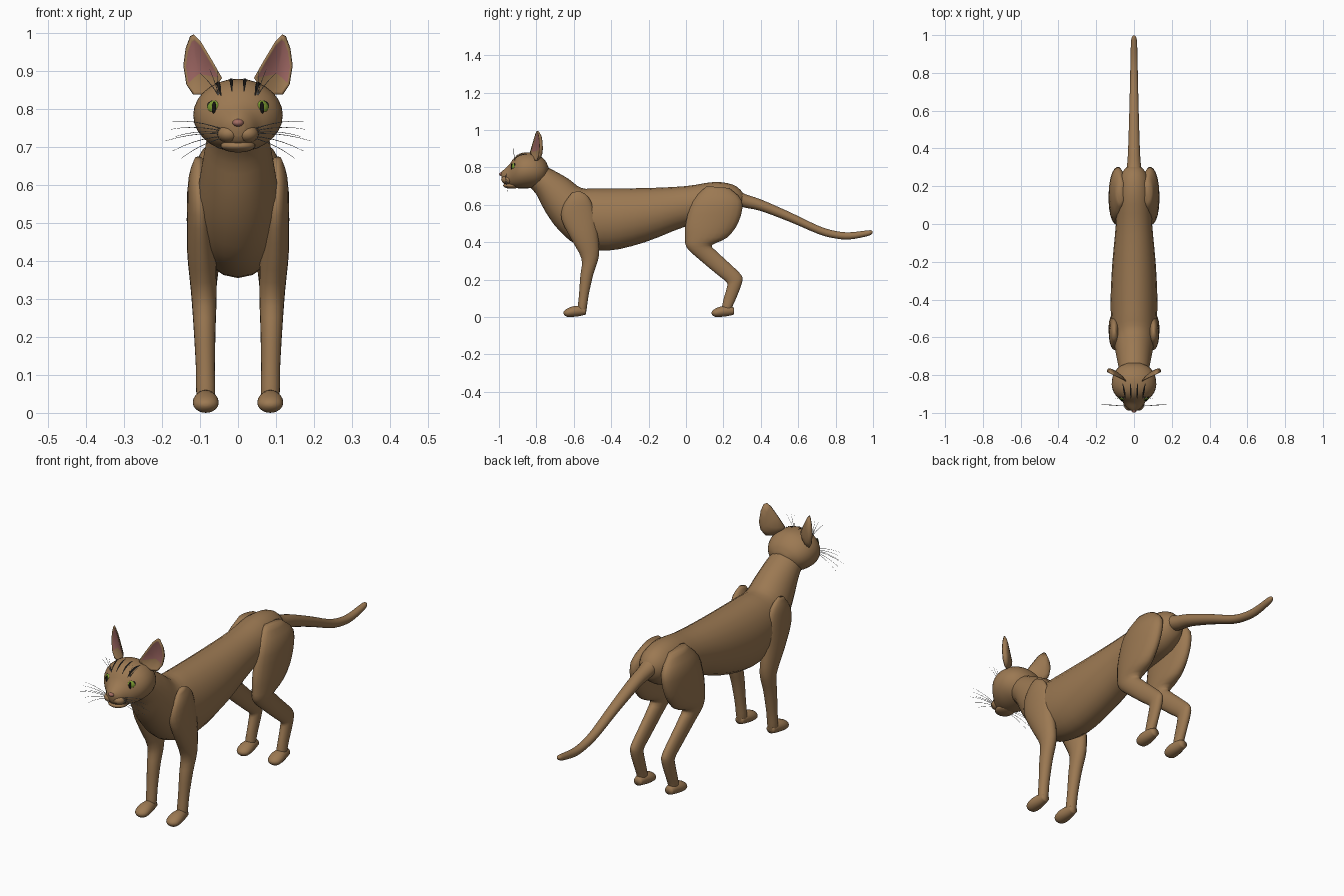
import bpy, bmesh, math
from mathutils import Vector
from mathutils.bvhtree import BVHTree

if "Cube" in bpy.data.objects:
    bpy.data.objects.remove(bpy.data.objects["Cube"])


def material(name, rgb):
    m = bpy.data.materials.new(name)
    m.diffuse_color = (*rgb, 1)
    m.use_nodes = True
    m.node_tree.nodes["Principled BSDF"].inputs["Base Color"].default_value = m.diffuse_color
    return m


FUR = material("brown fur", (0.33, 0.19, 0.085))
PINK = material("ear pink", (0.33, 0.13, 0.12))
NOSE = material("nose pink", (0.36, 0.15, 0.12))
GREEN = material("eye green", (0.20, 0.33, 0.03))
BLACK = material("black", (0.008, 0.007, 0.006))
GREY = material("whisker grey", (0.30, 0.30, 0.30))


def finish(bm, name, *mats):
    bmesh.ops.recalc_face_normals(bm, faces=bm.faces)
    for f in bm.faces:
        f.smooth = True
    me = bpy.data.meshes.new(name)
    bm.to_mesh(me)
    bm.free()
    ob = bpy.data.objects.new(name, me)
    bpy.context.collection.objects.link(ob)
    for m in mats:
        me.materials.append(m)
    return ob


def spline(a, b, c, d, t):
    return [0.5 * (2 * q + (r - p) * t + (2 * p - 5 * q + 4 * r - s) * t * t
                   + (3 * q - p - 3 * r + s) * t ** 3) for p, q, r, s in zip(a, b, c, d)]


def loft(name, rings, side=1, mat=FUR, sides=20, steps=3):
    """Each ring: y, z of one edge, y, z of the opposite edge, centre x, half width."""
    n = len(rings)
    fine = []
    for i in range(n - 1):
        a, b, c, d = (rings[max(0, min(n - 1, k))] for k in (i - 1, i, i + 1, i + 2))
        fine += [spline(a, b, c, d, j / steps) for j in range(steps)]
    fine.append(rings[-1])
    bm = bmesh.new()
    loops = []
    for y1, z1, y2, z2, x, w in fine:
        loop = []
        for k in range(sides):
            t = 2 * math.pi * k / sides
            h = math.cos(t) / 2
            loop.append(bm.verts.new((side * (x + w * math.sin(t)),
                                      (y1 + y2) / 2 + (y1 - y2) * h,
                                      (z1 + z2) / 2 + (z1 - z2) * h)))
        loops.append(loop)
    for p, q in zip(loops, loops[1:]):
        for k in range(sides):
            j = (k + 1) % sides
            bm.faces.new((p[k], p[j], q[j], q[k]))
    bm.faces.new(loops[0])
    bm.faces.new(loops[-1])
    return finish(bm, name, mat)


def ball(name, loc, scale, mat=FUR):
    bm = bmesh.new()
    bmesh.ops.create_uvsphere(bm, u_segments=20, v_segments=12, radius=1)
    for v in bm.verts:
        v.co = Vector(loc) + Vector(a * b for a, b in zip(v.co, scale))
    return finish(bm, name, mat)


# Neck and torso
loft("body", [
    (-.74, .80, -.84, .70, 0, .075), (-.70, .78, -.80, .655, 0, .083),
    (-.63, .74, -.75, .56, 0, .095), (-.56, .69, -.68, .465, 0, .108),
    (-.48, .688, -.58, .385, 0, .119), (-.38, .688, -.42, .355, 0, .124),
    (-.20, .69, -.22, .40, 0, .115), (0, .70, 0, .485, 0, .096),
    (.15, .722, .13, .50, 0, .092), (.25, .708, .22, .52, 0, .08),
    (.30, .67, .28, .56, 0, .05), (.31, .64, .30, .60, 0, .02)])

# Tail
loft("tail", [(y, z + r, y, z - r, 0, r) for y, z, r in (
    (.26, .645, .045), (.32, .62, .036), (.40, .598, .031), (.555, .535, .026),
    (.71, .465, .022), (.80, .44, .020), (.875, .434, .019), (.96, .446, .016),
    (.988, .452, .012), (.998, .454, .004))])

# Head and jaw
head = loft("head", [
    (-.735, .80, -.735, .77, 0, .03), (-.755, .84, -.76, .72, 0, .08),
    (-.80, .873, -.80, .695, 0, .11), (-.85, .88, -.85, .688, 0, .118),
    (-.89, .872, -.89, .688, 0, .108), (-.92, .85, -.92, .692, 0, .085),
    (-.945, .815, -.945, .698, 0, .058), (-.975, .787, -.973, .712, 0, .036),
    (-.99, .772, -.985, .73, 0, .016)], sides=28)
ball("jaw", (0, -.932, .703), (.046, .046, .017))
ball("nose", (0, -.985, .764), (.015, .014, .010), NOSE)

# Forehead stripes laid on the head surface
tree = BVHTree.FromPolygons([v.co for v in head.data.vertices],
                            [list(p.vertices) for p in head.data.polygons])
for x0, x1 in ((-.058, -.044), (-.019, -.016), (.019, .016), (.058, .044)):
    bm = bmesh.new()
    rows = []
    for i in range(9):
        t = i / 8
        x, y = x0 + (x1 - x0) * t, -.845 - .078 * t
        w = .001 + .0035 * math.sin(math.pi * t)
        row = []
        for dx in (-w, w):
            hit = tree.ray_cast(Vector((x + dx, y, 2)), Vector((0, 0, -1)))
            row.append(bm.verts.new(hit[0] + hit[1] * .0025))
        rows.append(row)
    for p, q in zip(rows, rows[1:]):
        bm.faces.new((p[0], p[1], q[1], q[0]))
    finish(bm, "forehead_stripe", BLACK)

EAR = [(.116, .996), (.098, .978), (.068, .928), (.042, .882), (.060, .855),
       (.090, .838), (.116, .838), (.134, .865), (.142, .915), (.136, .960), (.124, .992)]


def ear(s):
    """Cupped leaf: front hollow, rim, rounded back."""
    cx, cz = .098, .893
    bm = bmesh.new()

    def point(x, z, k, d):
        x, z = cx + (x - cx) * k, cz + (z - cz) * k
        return bm.verts.new((s * (x + .3 * d), -.835 + .5 * (x - .04) + d, z))

    loops = [[point(x, z, k, d) for x, z in EAR] for k, d in
             ((.5, .014), (.86, .004), (1, 0), (1, .007), (.75, .024), (.4, .032))]
    n = len(EAR)
    for li, (p, q) in enumerate(zip(loops, loops[1:])):
        for k in range(n):
            j = (k + 1) % n
            f = bm.faces.new((p[k], p[j], q[j], q[k]))
            if li == 0 and f.calc_center_median().z > .885:
                f.material_index = 1
    for loop, d, mi in ((loops[0], .016, 1), (loops[-1], .035, 0)):
        c = point(cx, cz, 0, d)
        for k in range(n):
            f = bm.faces.new((loop[k], loop[(k + 1) % n], c))
            f.material_index = mi if f.calc_center_median().z > .885 else 0
    finish(bm, "ear", FUR, PINK)


def whisker(name, a, b, s, sag):
    cu = bpy.data.curves.new(name, 'CURVE')
    cu.dimensions = '3D'
    cu.bevel_depth = .0011
    cu.bevel_resolution = 0
    sp = cu.splines.new('POLY')
    sp.points.add(5)
    for i, p in enumerate(sp.points):
        t = i / 5
        v = Vector(a).lerp(Vector(b), t)
        p.co = (s * v.x, v.y, v.z + sag * 4 * t * (1 - t), 1)
        p.radius = 1.2 - .8 * t
    cu.materials.append(GREY)
    bpy.context.collection.objects.link(bpy.data.objects.new(name, cu))


PAW = ((0, .05, .014, .020), (-.03, .060, .006, .027), (-.07, .057, .001, .034),
       (-.10, .045, .001, .031), (-.115, .034, .010, .018), (-.12, .026, .018, .006))

for s, label in ((-1, "left"), (1, "right")):
    # Front leg from shoulder to ankle
    loft(label + "_front_leg", [
        (-.61, .665, -.57, .675, .104, .010), (-.655, .60, -.52, .64, .104, .026),
        (-.665, .52, -.485, .55, .100, .034), (-.61, .41, -.47, .44, .096, .038),
        (-.558, .31, -.465, .33, .090, .034), (-.565, .22, -.495, .23, .088, .029),
        (-.572, .12, -.52, .12, .086, .025), (-.578, .06, -.53, .05, .085, .025),
        (-.58, .02, -.535, .02, .085, .020)], s)
    # Hind leg from hip over knee and hock to ankle
    loft(label + "_hind_leg", [
        (.11, .70, .23, .69, .070, .022), (.035, .62, .30, .62, .084, .045),
        (.00, .51, .282, .51, .089, .046), (-.005, .43, .22, .425, .089, .043),
        (.005, .37, .14, .385, .087, .036), (.08, .30, .165, .35, .086, .029),
        (.17, .225, .24, .28, .085, .025), (.218, .185, .295, .225, .085, .024),
        (.218, .155, .300, .185, .085, .024), (.202, .10, .268, .10, .085, .022),
        (.192, .05, .25, .06, .085, .023), (.192, .02, .24, .02, .085, .019)], s)
    for part, heel in (("front", -.535), ("hind", .257)):
        loft(f"{label}_{part}_paw",
             [(heel + y, a, heel + y, b, .085, w) for y, a, b, w in PAW], s)
    # Face: muzzle pad, eye, lid line, pupil
    ball("muzzle_pad", (s * .024, -.952, .735), (.031, .036, .024))
    ball("eye_rim", (s * .057, -.905, .803), (.0275, .026, .0255), BLACK)
    ball("eye", (s * .058, -.910, .803), (.024, .025, .0225), GREEN)
    ball("pupil", (s * .063, -.931, .803), (.006, .006, .017), BLACK)
    ear(s)
    # Whiskers on the cheek and brow
    for x, z in ((.172, .768), (.177, .747), (.165, .728), (.192, .716), (.172, .690), (.150, .670)):
        whisker("whisker", (.035, -.965, .735 + (z - .72) * .2), (x, -.955, z), s, .008)
    for x, z in ((.075, .905), (.100, .895), (.055, .900)):
        whisker("brow_whisker", (.050, -.915, .835), (x, -.925, z), s, .004)
